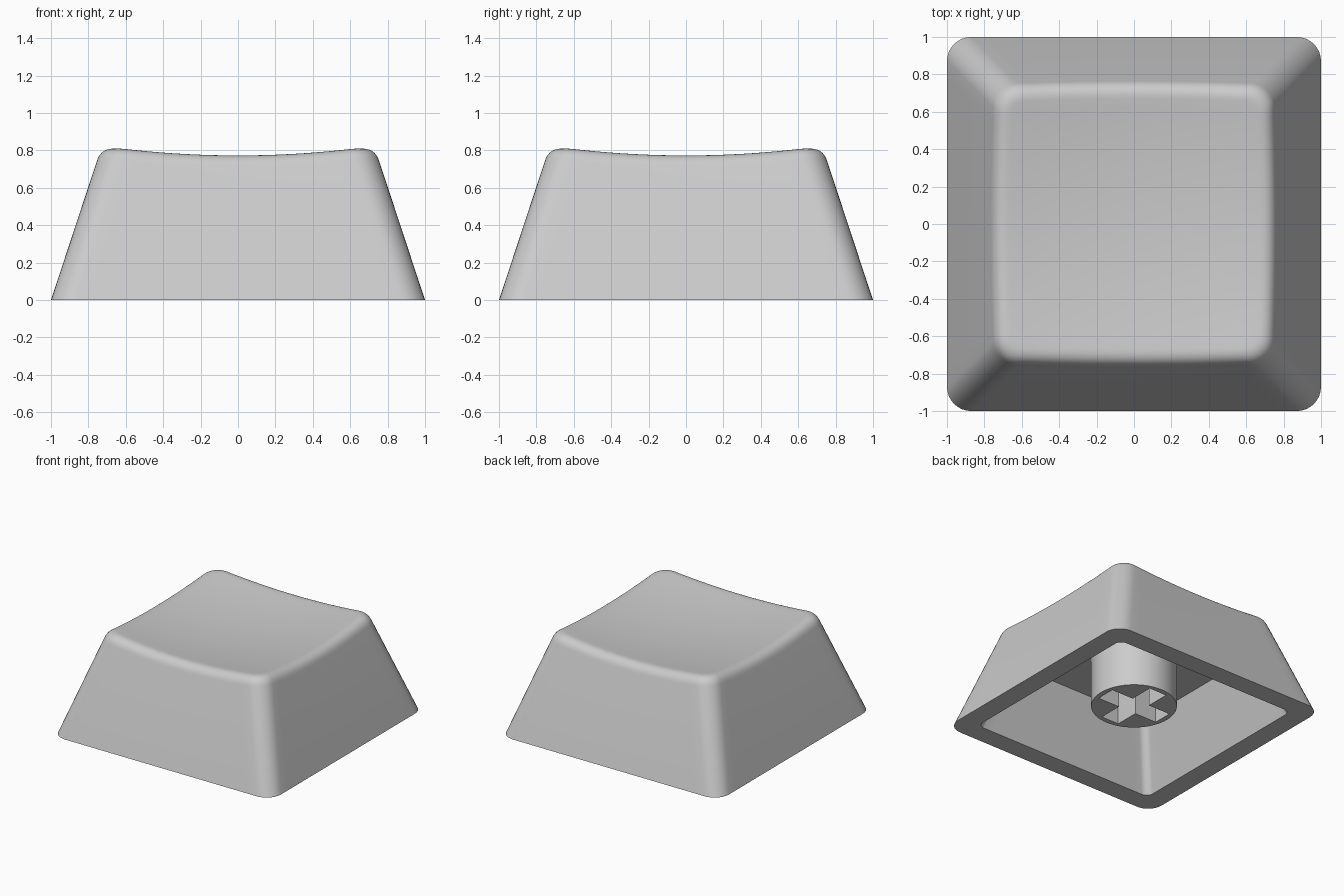
import bpy, bmesh, math
from mathutils import Vector

if "Cube" in bpy.data.objects:
    bpy.data.objects.remove(bpy.data.objects["Cube"])

SLOPE = 0.33        # inward lean of the walls per unit of height
CEILING = 0.53      # height of the hollow's ceiling
RADIUS = 0.13       # outer corner radius

plastic = bpy.data.materials.new("grey plastic")
plastic.diffuse_color = (0.60, 0.60, 0.60, 1)
plastic.use_nodes = True
plastic.node_tree.nodes["Principled BSDF"].inputs["Base Color"].default_value = plastic.diffuse_color


def dish(x, y):
    return 0.727 + 0.10 * (x * x + y * y)


def rounded_square(half, r, side=20, arc=8):
    """Points (x, y) around a rounded square, always the same count."""
    pts = []
    c = half - r
    for q in range(4):
        a0 = q * math.pi / 2
        ca, sa = round(math.cos(a0)), round(math.sin(a0))
        local = [(half, -c + 2 * c * i / side) for i in range(side)]
        local += [(c + r * math.cos(t), c + r * math.sin(t))
                  for t in (math.pi / 2 * i / arc for i in range(arc))]
        pts += [(x * ca - y * sa, x * sa + y * ca) for x, y in local]
    return pts


def flat_ring(half, r, z):
    return [Vector((x, y, z)) for x, y in rounded_square(half, r)]


def wall_point(i, z):
    x, y = rounded_square(1 - SLOPE * z, RADIUS)[i]
    return Vector((x, y, z))


def finish(name, bm):
    bmesh.ops.recalc_face_normals(bm, faces=bm.faces)
    mesh = bpy.data.meshes.new(name)
    bm.to_mesh(mesh)
    bm.free()
    obj = bpy.data.objects.new(name, mesh)
    bpy.context.collection.objects.link(obj)
    mesh.materials.append(plastic)
    return obj


def smooth(obj):
    bpy.ops.object.select_all(action='DESELECT')
    obj.select_set(True)
    bpy.context.view_layer.objects.active = obj
    bpy.ops.object.shade_smooth_by_angle(angle=math.radians(35))


def prism(name, profile, z0, z1):
    bm = bmesh.new()
    low = [bm.verts.new((x, y, z0)) for x, y in profile]
    high = [bm.verts.new((x, y, z1)) for x, y in profile]
    n = len(profile)
    bm.faces.new(low)
    bm.faces.new(high)
    for i in range(n):
        bm.faces.new((low[i], low[(i + 1) % n], high[(i + 1) % n], high[i]))
    return finish(name, bm)


# Cap shell: hollow inside, bottom rim, leaning walls, rounded top edge, dished top
rings = [flat_ring(0.835 - SLOPE * CEILING, 0.06, CEILING),
         flat_ring(0.835, 0.06, 0), flat_ring(1, RADIUS, 0)]
count = len(rings[0])

# Sharp meeting line of wall and dish, found per point, then rounded over
corner, lower, upper = [], [], []
for i in range(count):
    z = 0.78
    for _ in range(6):
        p = wall_point(i, z)
        z = dish(p.x, p.y)
    p = wall_point(i, z)
    corner.append(p)
    lower.append(wall_point(i, z - 0.07))
    x, y = rounded_square(1 - SLOPE * z - 0.075, RADIUS - 0.06)[i]
    upper.append(Vector((x, y, dish(x, y))))
for s in range(9):
    t = s / 8
    rings.append([a * (1 - t) ** 2 + b * 2 * t * (1 - t) + c * t * t
                  for a, b, c in zip(lower, corner, upper)])
for s in range(1, 14):
    f = 1 - s / 14
    rings.append([Vector((p.x * f, p.y * f, dish(p.x * f, p.y * f))) for p in upper])

bm = bmesh.new()
loops = [[bm.verts.new(p) for p in ring] for ring in rings]
for a, b in zip(loops, loops[1:]):
    for i in range(count):
        j = (i + 1) % count
        bm.faces.new((a[i], a[j], b[j], b[i]))
bm.faces.new(loops[0])
centre = bm.verts.new((0, 0, dish(0, 0)))
for i in range(count):
    bm.faces.new((loops[-1][i], loops[-1][(i + 1) % count], centre))
smooth(finish("cap_shell", bm))

# Stem under the ceiling with a cross-shaped socket
circle = [(0.323 * math.cos(a), 0.323 * math.sin(a))
          for a in (2 * math.pi * i / 64 for i in range(64))]
stem = prism("stem", circle, 0.11, CEILING + 0.02)

L, W = 0.28, 0.08
arm = [(L, -W), (L, W), (W, W)]
cross = []
for q in range(4):
    for x, y in arm:
        cross.append((x, y))
    arm = [(-y, x) for x, y in arm]
cutter = prism("socket_cutter", cross, 0.0, 0.50)
cutter.hide_render = True
cutter.display_type = 'WIRE'

cut = stem.modifiers.new("socket", 'BOOLEAN')
cut.operation = 'DIFFERENCE'
cut.solver = 'EXACT'
cut.object = cutter
bpy.ops.object.select_all(action='DESELECT')
stem.select_set(True)
bpy.context.view_layer.objects.active = stem
bpy.ops.object.modifier_apply(modifier=cut.name)
bpy.data.objects.remove(cutter)
smooth(stem)
